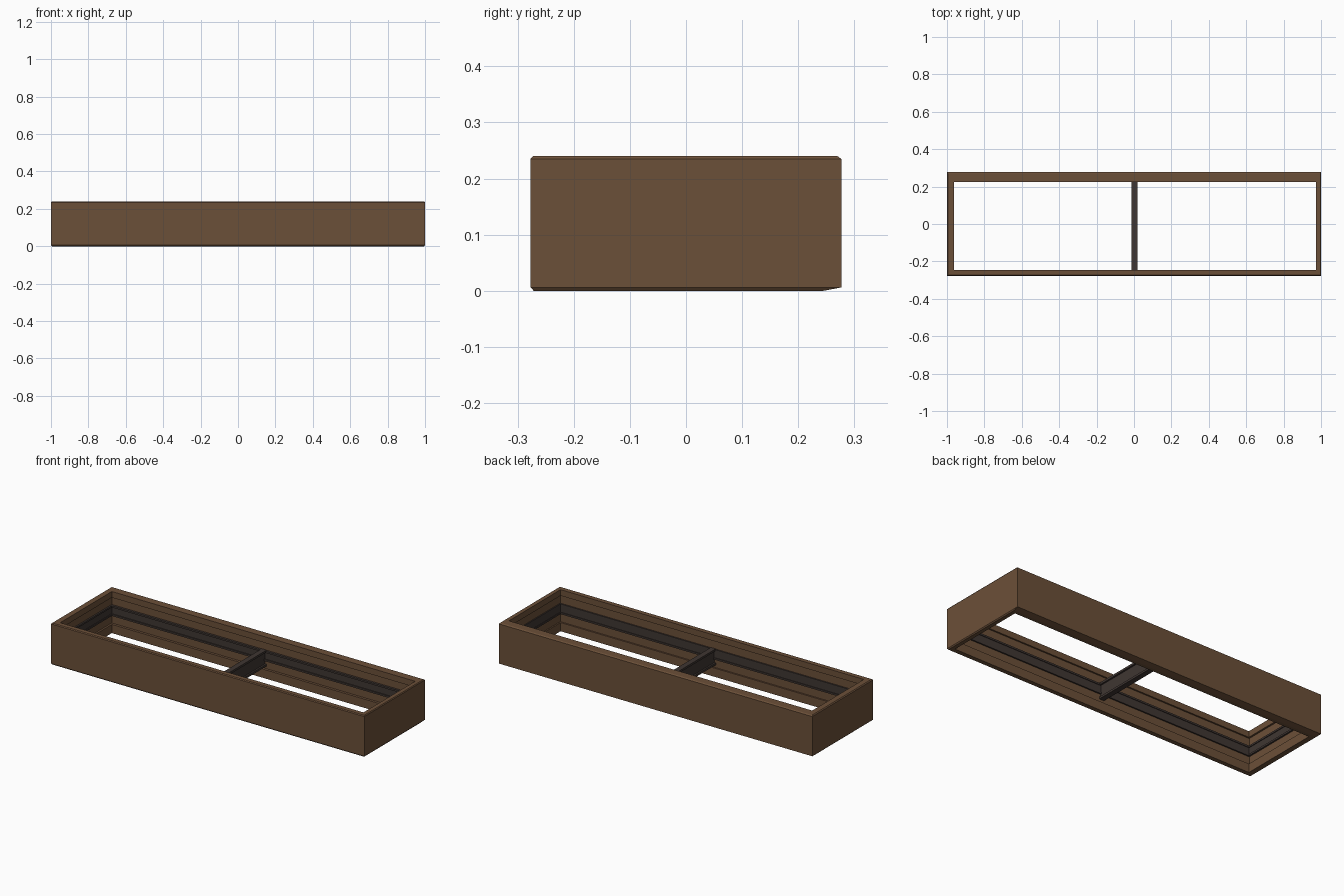
import bpy, bmesh

if "Cube" in bpy.data.objects:
    bpy.data.objects.remove(bpy.data.objects["Cube"])


def mat(name, rgb):
    m = bpy.data.materials.new(name)
    m.diffuse_color = (*rgb, 1)
    m.use_nodes = True
    m.node_tree.nodes["Principled BSDF"].inputs["Base Color"].default_value = m.diffuse_color
    return m


wood = mat("brown wood", (0.148, 0.079, 0.040))
steel = mat("dark brown metal", (0.050, 0.037, 0.032))

# outer and inner rectangles: left, right, front, back
OUT = (-1.0, 1.0, -0.277, 0.277)
INN = (-0.963, 0.973, -0.246, 0.225)


def finish(bm, name, material):
    bmesh.ops.recalc_face_normals(bm, faces=bm.faces)
    me = bpy.data.meshes.new(name)
    bm.to_mesh(me)
    bm.free()
    me.materials.append(material)
    ob = bpy.data.objects.new(name, me)
    bpy.context.collection.objects.link(ob)
    return ob


def ring(name, section, material):
    """Sweep a closed section (t, z) round the frame; t 0 = outside, 1 = opening."""
    bm = bmesh.new()
    loops = []
    for ix, iy in ((0, 2), (1, 2), (1, 3), (0, 3)):
        loop = []
        for t, z in section:
            x = OUT[ix] + (INN[ix] - OUT[ix]) * t
            y = OUT[iy] + (INN[iy] - OUT[iy]) * t
            # wider bevel under the back edge
            if z == 0 and t < 0.5 and iy == 3:
                y = 0.245
            loop.append(bm.verts.new((x, y, z)))
        loops.append(loop)
    n = len(section)
    for c in range(4):
        a, b = loops[c], loops[(c + 1) % 4]
        for i in range(n):
            j = (i + 1) % n
            bm.faces.new((a[i], b[i], b[j], a[j]))
    return finish(bm, name, material)


# wooden frame: bevelled outside, lips at top and bottom, shallow groove between
ring("wooden_frame", [(0, 0.006), (0.18, 0), (1, 0), (1, 0.05), (0.72, 0.05),
                      (0.72, 0.205), (1, 0.205), (1, 0.24), (0.14, 0.24),
                      (0, 0.235)], wood)

# metal channel running round the groove
ring("metal_rail", [(0.70, 0.098), (0.97, 0.098), (0.97, 0.108), (0.85, 0.108),
                    (0.85, 0.147), (0.97, 0.147), (0.97, 0.157), (0.70, 0.157)], steel)

# cross bar: I-shaped section extruded from front to back
half = [(0.0155, 0.067), (0.0155, 0.079), (0.006, 0.079), (0.006, 0.148),
        (0.0155, 0.148), (0.0155, 0.160)]
prof = half + [(-x, z) for x, z in reversed(half)]
bm = bmesh.new()
ends = [[bm.verts.new((x + 0.002, y, z)) for x, z in prof] for y in (-0.252, 0.236)]
for e in ends:
    bm.faces.new(e)
for i in range(len(prof)):
    j = (i + 1) % len(prof)
    bm.faces.new((ends[0][i], ends[0][j], ends[1][j], ends[1][i]))
finish(bm, "cross_bar", steel)
